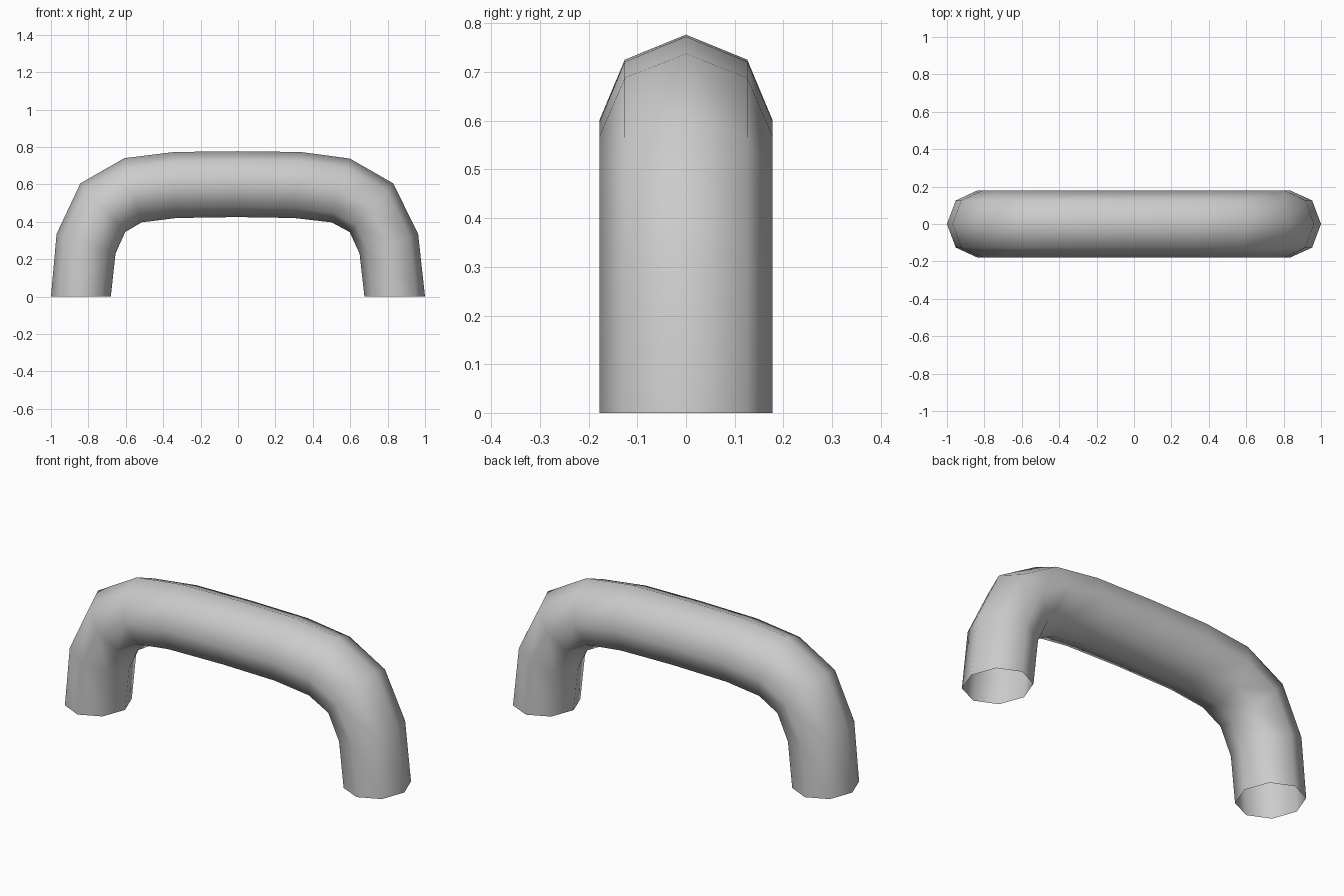
import bpy, bmesh, math
from mathutils import Vector

old = bpy.data.objects.get("Cube")
if old:
    bpy.data.objects.remove(old, do_unlink=True)

SIDES = 8
HALF_DEPTH = 0.178

# Outer and inner bend points (x, z) of each ring, from foot to foot
RINGS = [
    ((-1.0, 0), (-0.68, 0)),
    ((-0.97, 0.335), (-0.655, 0.23)),
    ((-0.843, 0.605), (-0.603, 0.345)),
    ((-0.608, 0.74), (-0.515, 0.397)),
    ((-0.34, 0.773), (-0.33, 0.42)),
    ((-0.005, 0.777), (-0.005, 0.425)),
    ((0.335, 0.773), (0.30, 0.42)),
    ((0.598, 0.738), (0.50, 0.397)),
    ((0.83, 0.605), (0.597, 0.345)),
    ((0.963, 0.335), (0.65, 0.23)),
    ((1.0, 0), (0.676, 0)),
]

# Grey finish
grey = bpy.data.materials.new("Plain grey")
grey.use_nodes = True
colour = (0.6, 0.6, 0.6, 1)
grey.diffuse_color = colour
grey.node_tree.nodes["Principled BSDF"].inputs["Base Color"].default_value = colour

# Bent octagonal tube with open feet
bm = bmesh.new()
loops = []
for (ox, oz), (ix, iz) in RINGS:
    outer, inner = Vector((ox, 0, oz)), Vector((ix, 0, iz))
    centre, arm = (outer + inner) / 2, (outer - inner) / 2
    depth = Vector((0, HALF_DEPTH, 0))
    angles = [math.tau * k / SIDES for k in range(SIDES)]
    loops.append([bm.verts.new(centre + arm * math.cos(a) + depth * math.sin(a))
                  for a in angles])
for a, b in zip(loops, loops[1:]):
    for k in range(SIDES):
        n = (k + 1) % SIDES
        bm.faces.new((a[k], b[k], b[n], a[n]))
bm.normal_update()

# Make the top faces point outward
top = max(bm.faces, key=lambda f: f.calc_center_median().z)
if top.normal.z < 0:
    bmesh.ops.reverse_faces(bm, faces=bm.faces[:])
for face in bm.faces:
    face.smooth = True

mesh = bpy.data.meshes.new("handle_tube")
bm.to_mesh(mesh)
bm.free()
mesh.materials.append(grey)
handle = bpy.data.objects.new("handle_tube", mesh)
bpy.context.scene.collection.objects.link(handle)
